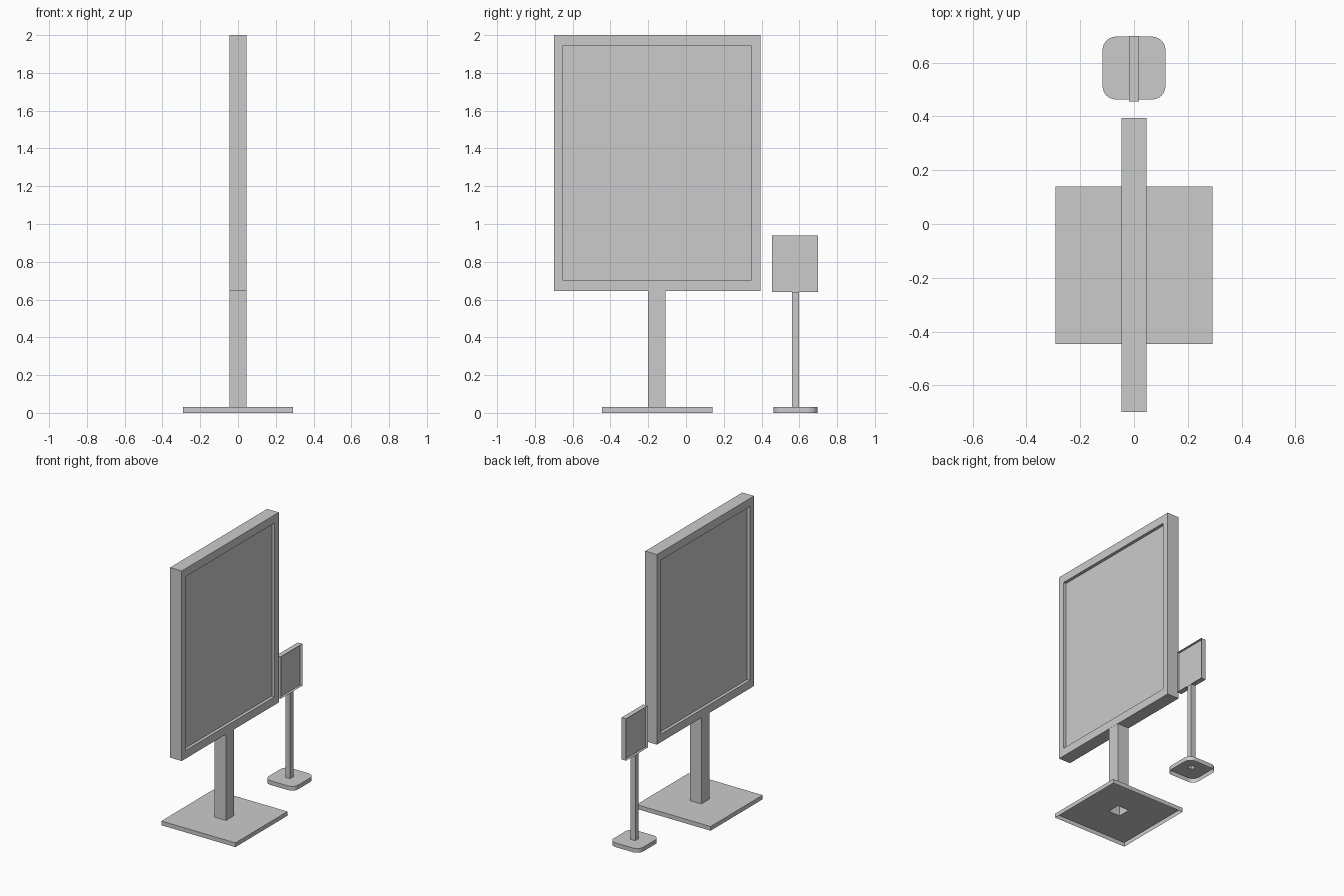
import bpy, bmesh, math

if "Cube" in bpy.data.objects:
    bpy.data.objects.remove(bpy.data.objects["Cube"])


def rect(x0, x1, y0, y1, r=0.0, seg=6):
    """Counter-clockwise rectangle outline, optionally with rounded corners."""
    corners = [(x1, y1, 1, 1), (x0, y1, -1, 1), (x0, y0, -1, -1), (x1, y0, 1, -1)]
    if r == 0:
        return [(x, y) for x, y, _, _ in corners]
    pts = []
    for k, (x, y, sx, sy) in enumerate(corners):
        for i in range(seg + 1):
            a = math.pi / 2 * (k + i / seg)
            pts.append((x - sx * r + r * math.cos(a), y - sy * r + r * math.sin(a)))
    return pts


def ring(bm, pts, z):
    return [bm.verts.new((x, y, z)) for x, y in pts]


def wall(bm, low, high):
    n = len(low)
    for i in range(n):
        j = (i + 1) % n
        bm.faces.new((low[i], low[j], high[j], high[i]))


def finish(bm, name):
    me = bpy.data.meshes.new(name)
    bm.to_mesh(me)
    bm.free()
    ob = bpy.data.objects.new(name, me)
    bpy.context.collection.objects.link(ob)
    return ob


def base(name, outline, hole, h):
    """Open-bottomed base plate with a hole under the hollow post."""
    bm = bmesh.new()
    top = ring(bm, outline, h)
    wall(bm, ring(bm, outline, 0), top)
    inner = ring(bm, hole, h)
    edges = []
    for loop in (top, inner):
        for i, v in enumerate(loop):
            w = loop[(i + 1) % len(loop)]
            edges.append(bm.edges.get((v, w)) or bm.edges.new((v, w)))
    res = bmesh.ops.triangle_fill(bm, edges=edges, use_beauty=True)
    for f in res["geom"]:
        if isinstance(f, bmesh.types.BMFace):
            f.normal_update()
            if f.normal.z < 0:
                f.normal_flip()
    return finish(bm, name)


def post(name, outline, z0, z1):
    """Hollow square post."""
    bm = bmesh.new()
    wall(bm, ring(bm, outline, z0), ring(bm, outline, z1))
    return finish(bm, name)


def panel(name, t, outer, inner, depth):
    """Upright board, both faces recessed; bounds are (y0, y1, z0, z1)."""
    bm = bmesh.new()

    def loop(b, x):
        return [bm.verts.new((x, y, z)) for y, z in rect(*b)]

    back, front = loop(outer, -t), loop(outer, t)
    wall(bm, back, front)
    for s, rim in ((1, front), (-1, back)):
        edge = rim
        if inner != outer:
            edge = loop(inner, s * t)
            wall(bm, rim, edge)
        floor = loop(inner, s * (t - depth))
        wall(bm, edge, floor)
        bm.faces.new(floor)
    for f in bm.faces:
        f.normal_update()
    if inner != outer:
        bmesh.ops.recalc_face_normals(bm, faces=bm.faces[:])
    return finish(bm, name)


# large sign
big_post = rect(-0.045, 0.045, -0.2, -0.108)
base("large_base", rect(-0.292, 0.292, -0.446, 0.14), big_post, 0.03)
post("large_post", big_post, 0.03, 0.645)
panel("large_board", 0.046, (-0.7, 0.394, 0.645, 2.0),
      (-0.655, 0.346, 0.703, 1.942), 0.022)

# small sign: thin rim around a centre sheet
small_post = rect(-0.018, 0.018, 0.56, 0.597)
base("small_base", rect(-0.117, 0.117, 0.463, 0.697, 0.05), small_post, 0.03)
post("small_post", small_post, 0.03, 0.64)
bounds = (0.456, 0.7, 0.64, 0.938)
panel("small_board", 0.018, bounds, bounds, 0.0175)
